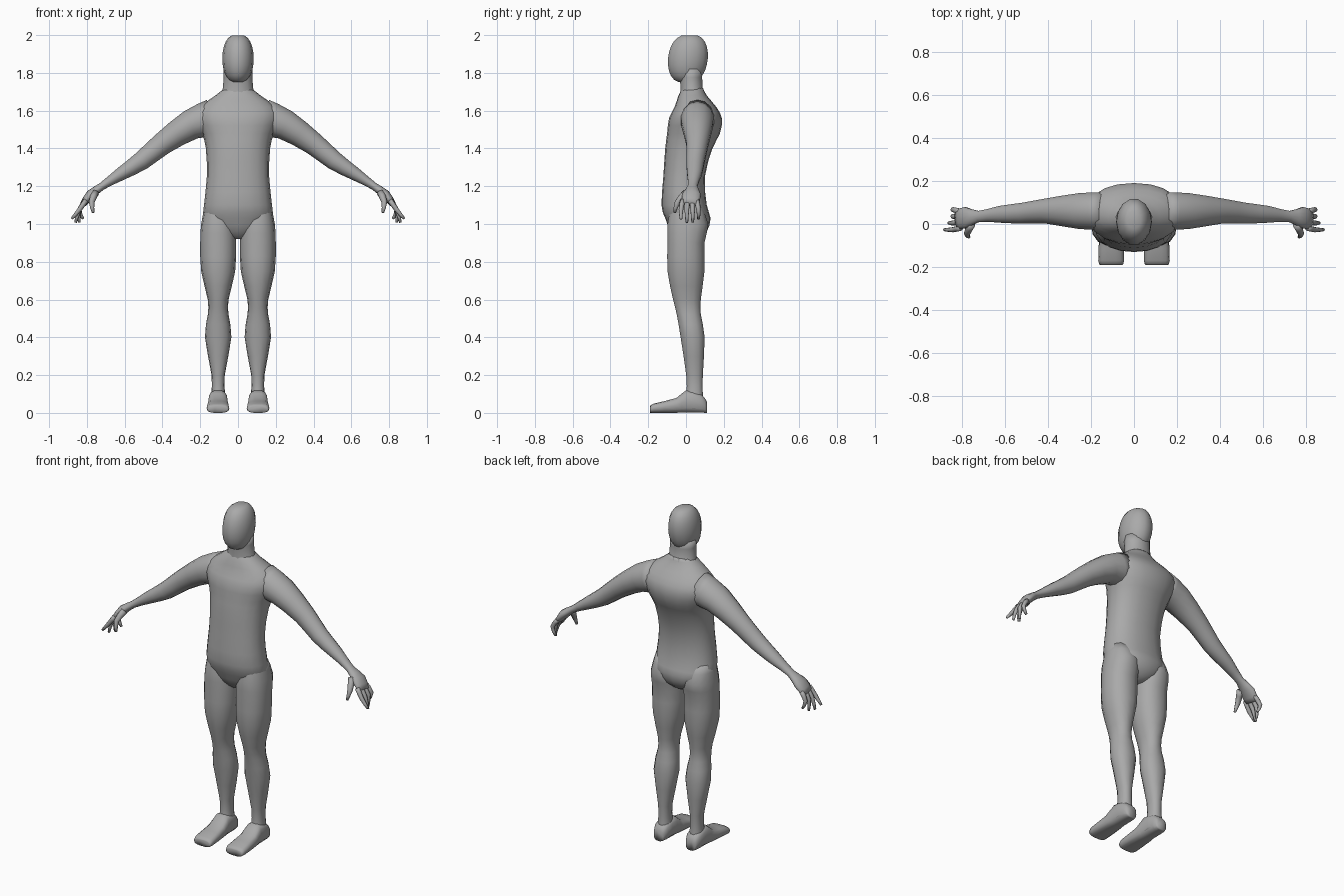
import bpy, bmesh, math
from mathutils import Vector

cube = bpy.data.objects.get("Cube")
if cube:
    bpy.data.objects.remove(cube, do_unlink=True)

skin = bpy.data.materials.new("matte_grey")
skin.use_nodes = True
grey = (0.4, 0.4, 0.4, 1)
skin.diffuse_color = grey
skin.node_tree.nodes["Principled BSDF"].inputs["Base Color"].default_value = grey

MIRROR = Vector((-1, 1, 1))


def rounded(value, power):
    """Raise to a power but keep the sign."""
    return math.copysign(abs(value) ** power, value)


def loft(name, rings, sides=14, power=1):
    """Skin a closed tube through rings of (centre, half axis, half axis)."""
    bm = bmesh.new()
    loops = []
    for centre, across, along in rings:
        loop = []
        for i in range(sides):
            angle = math.tau * i / sides
            point = (centre + across * rounded(math.cos(angle), power)
                     + along * rounded(math.sin(angle), power))
            loop.append(bm.verts.new(point))
        loops.append(loop)
    for lower, upper in zip(loops, loops[1:]):
        for i in range(sides):
            bm.faces.new((lower[i - 1], lower[i], upper[i], upper[i - 1]))
    bm.faces.new(loops[0])
    bm.faces.new(loops[-1])
    bmesh.ops.recalc_face_normals(bm, faces=bm.faces)
    mesh = bpy.data.meshes.new(name)
    bm.to_mesh(mesh)
    bm.free()
    mesh.materials.append(skin)
    mesh.shade_smooth()
    part = bpy.data.objects.new(name, mesh)
    bpy.context.collection.objects.link(part)


def pair(name, rings, **options):
    """Left part plus its mirrored right twin."""
    loft("left_" + name, rings, **options)
    flipped = [tuple(vector * MIRROR for vector in ring) for ring in rings]
    loft("right_" + name, flipped, **options)


def refine(keys, steps=2):
    """Ease extra stations in between the key stations."""
    keys = [Vector(key) for key in keys]
    padded = [keys[0]] + keys + [keys[-1]]
    stations = []
    for before, start, end, after in zip(padded, padded[1:], padded[2:], padded[3:]):
        for step in range(steps):
            t = step / steps
            straight = start.lerp(end, t)
            bend = (end - before) * (1 - t) - (after - start) * t
            chord = (end - start) * (1 - 2 * t)
            stations.append(straight + (bend / 2 - chord) * t * (1 - t))
    return stations + [keys[-1]]


def level(x, z, half_width, front, back):
    """Horizontal ring at height z."""
    return (Vector((x, (front + back) / 2, z)), Vector((half_width, 0, 0)),
            Vector((0, (back - front) / 2, 0)))


def upright(x, y, half_width, height):
    """Ring resting on the ground, seen from the front."""
    return (Vector((x, y, height / 2)), Vector((half_width, 0, 0)),
            Vector((0, 0, height / 2)))


def limb(stations):
    """Rings square to a path of (x, y, z, half thickness, half depth)."""
    points = [Vector(station[:3]) for station in stations]
    rings = []
    for i, station in enumerate(stations):
        ahead = points[min(i + 1, len(points) - 1)]
        heading = ahead - points[max(i - 1, 0)]
        across = heading.cross(Vector((0, 1, 0))).normalized()
        along = heading.cross(across).normalized()
        rings.append((points[i], across * station[3], along * station[4]))
    return rings


# Head: a rounded egg, swept from chin to crown
head_rings = []
for step in range(1, 12):
    angle = math.pi * step / 12
    swell = math.sin(angle) ** 0.7
    centre = Vector((0, 0.01 - 0.01 * math.cos(angle), 1.875 - 0.128 * math.cos(angle)))
    head_rings.append((centre, Vector((0.083 * swell, 0, 0)), Vector((0, 0.108 * swell, 0))))
loft("head", head_rings)

# Neck: flares down into the collar
neck = [(1.62, 0.12, -0.04, 0.14), (1.72, 0.08, -0.03, 0.09), (1.82, 0.077, -0.04, 0.09)]
loft("neck", [level(0, *key) for key in refine(neck)])

# Torso: height, half width, front, back
torso = [(0.92, 0.03, -0.04, 0.06), (0.96, 0.12, -0.08, 0.11), (1.03, 0.18, -0.11, 0.13),
         (1.1, 0.18, -0.13, 0.11), (1.25, 0.165, -0.12, 0.1), (1.4, 0.17, -0.11, 0.14),
         (1.48, 0.19, -0.1, 0.18), (1.56, 0.22, -0.09, 0.19), (1.62, 0.2, -0.06, 0.16),
         (1.68, 0.12, -0.04, 0.11), (1.72, 0.07, -0.02, 0.09)]
loft("torso", [level(0, *key) for key in refine(torso)], sides=20, power=0.9)

# Legs: height, half width, front, back
leg = [(1.1, 0.07, -0.08, 0.08), (1, 0.09, -0.1, 0.12), (0.9, 0.095, -0.1, 0.1),
       (0.75, 0.09, -0.1, 0.1), (0.6, 0.055, -0.07, 0.08), (0.52, 0.055, -0.05, 0.08),
       (0.4, 0.07, -0.03, 0.1), (0.2, 0.035, 0, 0.09), (0.1, 0.037, 0, 0.09),
       (0.02, 0.045, -0.02, 0.1)]
pair("leg", [level(0.105, *key) for key in refine(leg)], power=0.9)

# Feet: depth, half width, height
foot = [(0.11, 0.03, 0.06), (0.08, 0.045, 0.1), (0, 0.05, 0.12), (-0.05, 0.055, 0.08),
        (-0.17, 0.06, 0.05), (-0.19, 0.05, 0.035)]
pair("foot", [upright(0.106, *key) for key in refine(foot)], power=0.7)

# Arms, from inside the shoulder to the end of the palm
arm = [(0.14, 0.06, 1.56, 0.1, 0.09), (0.25, 0.06, 1.525, 0.08, 0.085),
       (0.4, 0.06, 1.425, 0.06, 0.06), (0.51, 0.05, 1.335, 0.05, 0.05),
       (0.62, 0.045, 1.265, 0.035, 0.04), (0.72, 0.035, 1.2, 0.02, 0.026),
       (0.78, 0.03, 1.155, 0.026, 0.05), (0.82, 0.02, 1.105, 0.016, 0.045)]
pair("arm", limb(refine(arm)))

# Fingers: fanned across the palm, longest in the middle
for index, name in enumerate(("index", "middle", "ring", "little")):
    spread = index - 1.5
    y = 0.02 + 0.025 * spread
    reach = 0.12 - 0.01 * spread * spread
    lean = 0.02 - 0.02 * spread
    finger = [(0.805, y, 1.125, 0.014, 0.014),
              (0.84, y + 0.006 * spread, 1.075, 0.012, 0.012),
              (0.83 + lean, y + 0.006 * spread, 1.125 - reach, 0.007, 0.007)]
    pair(name + "_finger", limb(refine(finger)), sides=8)

# Thumbs
thumb = [(0.755, 0, 1.165, 0.02, 0.02), (0.775, -0.045, 1.115, 0.015, 0.015),
         (0.766, -0.06, 1.06, 0.007, 0.007)]
pair("thumb", limb(refine(thumb)), sides=8)
